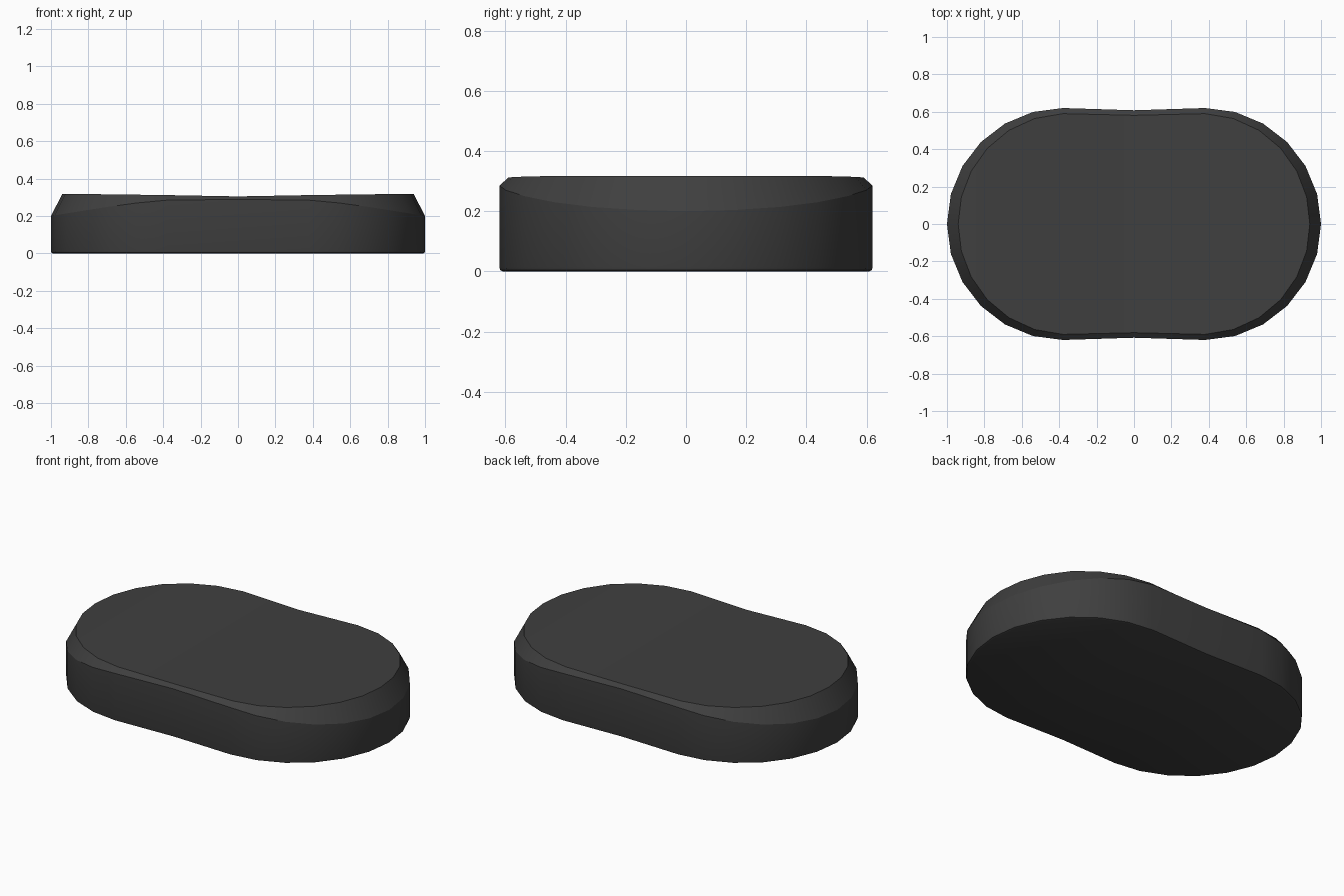
import bpy, bmesh
from math import sin, cos, radians

if "Cube" in bpy.data.objects:
    bpy.data.objects.remove(bpy.data.objects["Cube"])

# One quarter of the waisted outline: seven arc points and the waist point
ARC_X, R = 0.38, 0.62
SHOULDER = [0.20, 0.204, 0.214, 0.23, 0.25, 0.27, 0.285, 0.289]   # lower edge of the rim bevel
TOP = [0.317, 0.317, 0.317, 0.317, 0.316, 0.314, 0.312, 0.305]    # top edge, dips at the waist
INSET = [0.06, 0.058, 0.054, 0.048, 0.042, 0.036, 0.03, 0.027]


def quarter(inset, heights):
    pts = []
    for i in range(7):
        a, r = radians(15 * i), R - inset[i]
        pts.append((ARC_X + r * cos(a), r * sin(a), heights[i]))
    pts.append((0, 0.608 - inset[7], heights[7]))
    return pts


def full_ring(q):
    # Mirror the quarter into a closed loop of 28 points
    half = q + [(-x, y, z) for x, y, z in reversed(q[:7])]
    return half + [(x, -y, z) for x, y, z in reversed(half[1:-1])]


rings = [
    full_ring(quarter([0.012] * 8, [0.0] * 8)),
    full_ring(quarter([0.003] * 8, [0.004] * 8)),
    full_ring(quarter([0.0] * 8, [0.014] * 8)),
    full_ring(quarter([0.0] * 8, SHOULDER)),
    full_ring(quarter(INSET, TOP)),
]

bm = bmesh.new()
loops = [[bm.verts.new(p) for p in ring] for ring in rings]
n = len(loops[0])

# Side wall and rim bevel
for lo, hi in zip(loops, loops[1:]):
    for i in range(n):
        j = (i + 1) % n
        bm.faces.new((lo[i], lo[j], hi[j], hi[i]))

# Top and bottom caps as strips running across the width
for cap in (loops[0], loops[-1]):
    for i in range(n // 2):
        strip = [cap[i], cap[i + 1], cap[(n - i - 1) % n], cap[(n - i) % n]]
        bm.faces.new(list(dict.fromkeys(strip)))

bmesh.ops.recalc_face_normals(bm, faces=bm.faces)
mesh = bpy.data.meshes.new("waisted_pad")
bm.to_mesh(mesh)
bm.free()

pad = bpy.data.objects.new("waisted_pad", mesh)
bpy.context.collection.objects.link(pad)

# Dark grey finish
mat = bpy.data.materials.new("dark_grey")
mat.diffuse_color = (0.05, 0.05, 0.05, 1)
mat.use_nodes = True
mat.node_tree.nodes["Principled BSDF"].inputs["Base Color"].default_value = mat.diffuse_color
mesh.materials.append(mat)

bpy.context.view_layer.objects.active = pad
pad.select_set(True)
bpy.ops.object.shade_smooth_by_angle(angle=radians(25))
